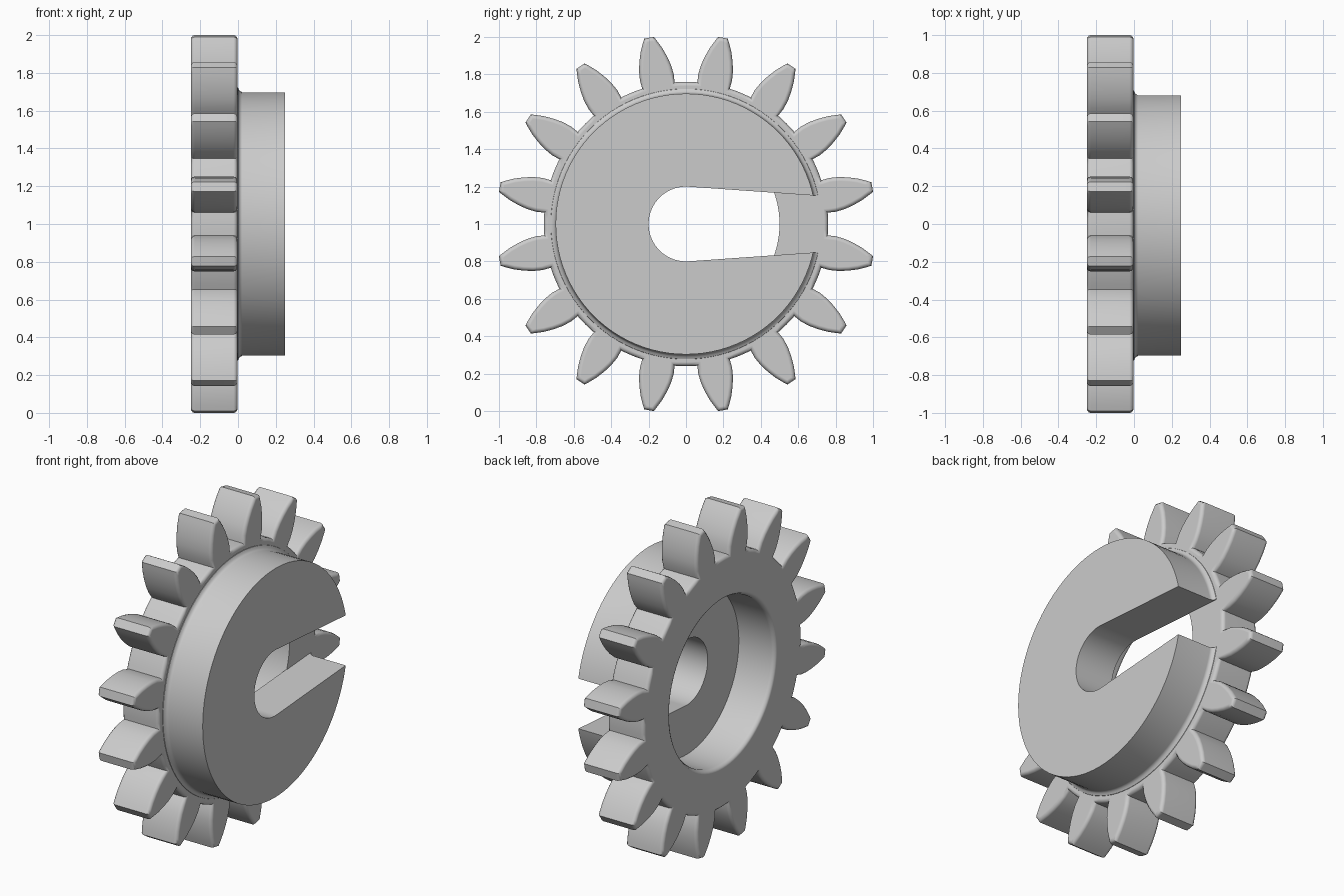
import bpy, bmesh, math
from mathutils import Vector

if "Cube" in bpy.data.objects:
    bpy.data.objects.remove(bpy.data.objects["Cube"], do_unlink=True)

grey = bpy.data.materials.new("plain grey")
grey.use_nodes = True
grey.diffuse_color = (0.6, 0.6, 0.6, 1)
grey.node_tree.nodes["Principled BSDF"].inputs["Base Color"].default_value = (0.6, 0.6, 0.6, 1)

TEETH = 16
CENTRE = Vector((0, 0, 1))


def make_object(name, bm):
    bmesh.ops.recalc_face_normals(bm, faces=bm.faces)
    mesh = bpy.data.meshes.new(name)
    bm.to_mesh(mesh)
    bm.free()
    mesh.materials.append(grey)
    obj = bpy.data.objects.new(name, mesh)
    bpy.context.collection.objects.link(obj)
    return obj


def prism(name, outline, x0, x1, edge_round=0):
    """Extrude a (y, z) outline along x, optionally rounding the rims."""
    bm = bmesh.new()
    base = bm.faces.new([bm.verts.new(CENTRE + Vector((x0, y, z))) for y, z in outline])
    grown = bmesh.ops.extrude_face_region(bm, geom=[base])["geom"]
    bmesh.ops.translate(bm, vec=(x1 - x0, 0, 0),
                        verts=[v for v in grown if isinstance(v, bmesh.types.BMVert)])
    if edge_round:
        rims = [e for e in bm.edges if abs(e.verts[0].co.x - e.verts[1].co.x) < 1e-5]
        bmesh.ops.bevel(bm, geom=rims, offset=edge_round, segments=3,
                        profile=0.5, affect='EDGES', clamp_overlap=True)
    return make_object(name, bm)


def lathe(name, profile, sides=96):
    """Solid of revolution about the x axis from (x, radius) points."""
    bm = bmesh.new()
    rings = []
    for x, r in profile:
        rings.append([bm.verts.new(CENTRE + Vector((x, r * math.cos(a), r * math.sin(a))))
                      for a in (math.tau * i / sides for i in range(sides))])
    for a, b in zip(rings, rings[1:]):
        for i in range(sides):
            j = (i + 1) % sides
            bm.faces.new((a[i], a[j], b[j], b[i]))
    bm.faces.new(rings[0])
    bm.faces.new(rings[-1])
    return make_object(name, bm)


def cut(obj, cutter):
    mod = obj.modifiers.new("cut", 'BOOLEAN')
    mod.operation = 'DIFFERENCE'
    mod.solver = 'EXACT'
    mod.object = cutter
    bpy.context.view_layer.objects.active = obj
    bpy.ops.object.modifier_apply(modifier=mod.name)
    bpy.data.objects.remove(cutter, do_unlink=True)


def finish(obj):
    bpy.ops.object.select_all(action='DESELECT')
    obj.select_set(True)
    bpy.context.view_layer.objects.active = obj
    bpy.ops.object.shade_smooth_by_angle(angle=math.radians(35))
    obj.modifiers.new("even shading", 'WEIGHTED_NORMAL').keep_sharp = True


# Leaf-shaped tooth: (distance from axis, half width)
flank = [(0.755, 0.088), (0.80, 0.092), (0.85, 0.087), (0.90, 0.075),
         (0.95, 0.058), (0.99, 0.039), (1.015, 0.026)]
tooth = [(r, -w) for r, w in flank] + [(r, w) for r, w in reversed(flank)]
outline = []
for k in range(TEETH):
    a = math.tau * (k + 0.5) / TEETH
    c, s = math.cos(a), math.sin(a)
    outline += [(r * c - w * s, r * s + w * c) for r, w in tooth]
    # Root arc between neighbouring teeth
    for t in (-0.04, 0, 0.04):
        b = math.tau * (k + 1) / TEETH + t
        outline.append((0.76 * math.cos(b), 0.76 * math.sin(b)))

# Toothed ring with a wide bore, softened at its open mouth
toothed_ring = prism("toothed_ring", outline, -0.25, -0.002, 0.022)
bore = lathe("bore_cutter", [(-0.3, 0.525), (-0.25, 0.525), (-0.243, 0.512),
                             (-0.225, 0.5), (0.1, 0.5)])
cut(toothed_ring, bore)

# Hub disc with a small fillet at its foot
hub = lathe("hub_disc", [(-0.006, 0.725), (0.0, 0.722), (0.006, 0.708),
                         (0.022, 0.697), (0.25, 0.697)])

# Slot: round at the axis, narrowing slightly towards the open side
slot_outline = [(0.2 * math.cos(a), 0.2 * math.sin(a))
                for a in (math.radians(86 + 188 * i / 32) for i in range(33))]
slot_outline += [(0.8, -0.144), (0.8, 0.144)]
cut(hub, prism("slot_cutter", slot_outline, -0.1, 0.4))

for part in (toothed_ring, hub):
    finish(part)
